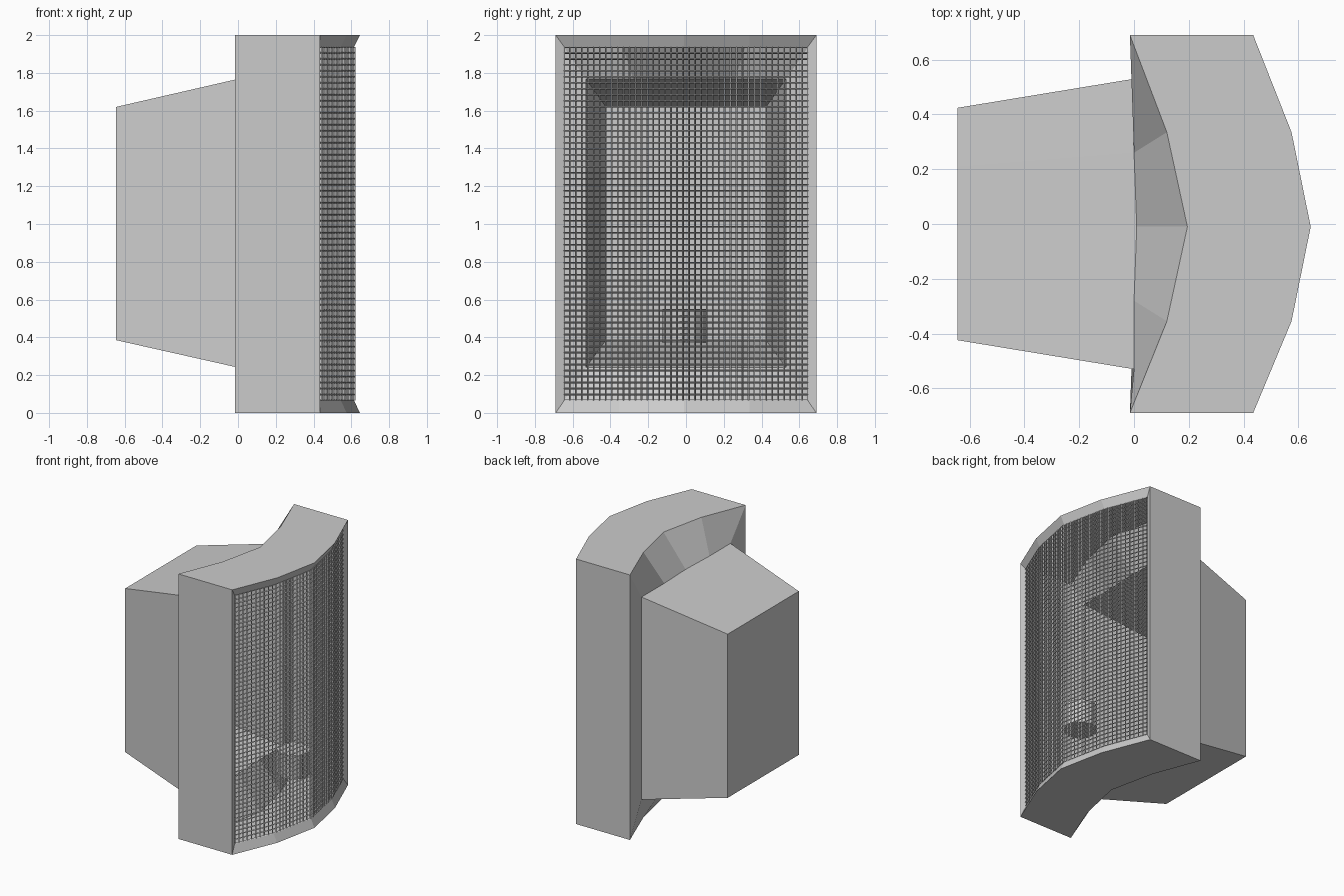
import bpy, bmesh

if "Cube" in bpy.data.objects:
    bpy.data.objects.remove(bpy.data.objects["Cube"])

grey = bpy.data.materials.new("light_grey")
grey.diffuse_color = (0.6, 0.6, 0.6, 1)
grey.use_nodes = True
grey.node_tree.nodes["Principled BSDF"].inputs["Base Color"].default_value = grey.diffuse_color


def finish(bm, name):
    mesh = bpy.data.meshes.new(name)
    bm.to_mesh(mesh)
    bm.free()
    mesh.materials.append(grey)
    ob = bpy.data.objects.new(name, mesh)
    bpy.context.collection.objects.link(ob)
    return ob


# Bowed front profile, seen from above
YS = [-0.69, -0.355, -0.01, 0.335, 0.69]
FRONT = [0.435, 0.575, 0.645, 0.575, 0.435]
BACK = [-0.015, 0.12, 0.195, 0.12, -0.015]


def bow(y):
    for i in range(4):
        if y <= YS[i + 1] or i == 3:
            t = (y - YS[i]) / (YS[i + 1] - YS[i])
            return FRONT[i] + t * (FRONT[i + 1] - FRONT[i])


def ring(bm, xs, ys, z0, z1):
    pts = list(zip(xs, ys))
    lower = [bm.verts.new((x, y, z0)) for x, y in pts]
    upper = [bm.verts.new((x, y, z1)) for x, y in reversed(pts)]
    return lower + upper


# Hollow housing: loft from the grille frame round to the rear box
bm = bmesh.new()
RIM_Y = [-0.645, -0.355, -0.01, 0.335, 0.645]
BOX_Y = [-0.53, -0.28, -0.01, 0.26, 0.53]
rings = [
    ring(bm, [bow(y) - 0.03 for y in RIM_Y], RIM_Y, 0.065, 1.938),
    ring(bm, FRONT, YS, 0, 2),
    ring(bm, BACK, YS, 0, 2),
    ring(bm, [0, 0, 0.01, 0, 0], BOX_Y, 0.24, 1.768),
    ring(bm, [-0.645] * 5, [y * 0.8 for y in BOX_Y], 0.385, 1.62),
]
for a, b in zip(rings, rings[1:]):
    for i in range(10):
        j = (i + 1) % 10
        bm.faces.new((a[i], a[j], b[j], b[i]))
bm.faces.new(rings[-1])
bmesh.ops.recalc_face_normals(bm, faces=bm.faces)
# an open shell: make sure the rear cap looks backwards
bm.faces.ensure_lookup_table()
if bm.faces[-1].normal.x > 0:
    bmesh.ops.reverse_faces(bm, faces=bm.faces)
finish(bm, "housing")

# Wire grille following the bowed front
COLS, ROWS = 41, 59
bm = bmesh.new()
grid = []
for r in range(ROWS + 1):
    z = 0.065 + 1.873 * r / ROWS
    row = []
    for c in range(COLS + 1):
        y = -0.645 + 1.29 * c / COLS
        row.append(bm.verts.new((bow(y) - 0.03, y, z)))
    grid.append(row)
for r in range(ROWS):
    for c in range(COLS):
        bm.faces.new((grid[r][c], grid[r][c + 1], grid[r + 1][c + 1], grid[r + 1][c]))
grille = finish(bm, "grille")
wire = grille.modifiers.new("wires", 'WIREFRAME')
wire.thickness = 0.014
wire.use_even_offset = False

# Small rounded part behind the lower grille
bm = bmesh.new()
bmesh.ops.create_cone(bm, cap_ends=True, segments=12, radius1=0.115, radius2=0.115, depth=0.18)
bmesh.ops.translate(bm, verts=bm.verts, vec=(0.47, -0.01, 0.46))
finish(bm, "inner_part")
